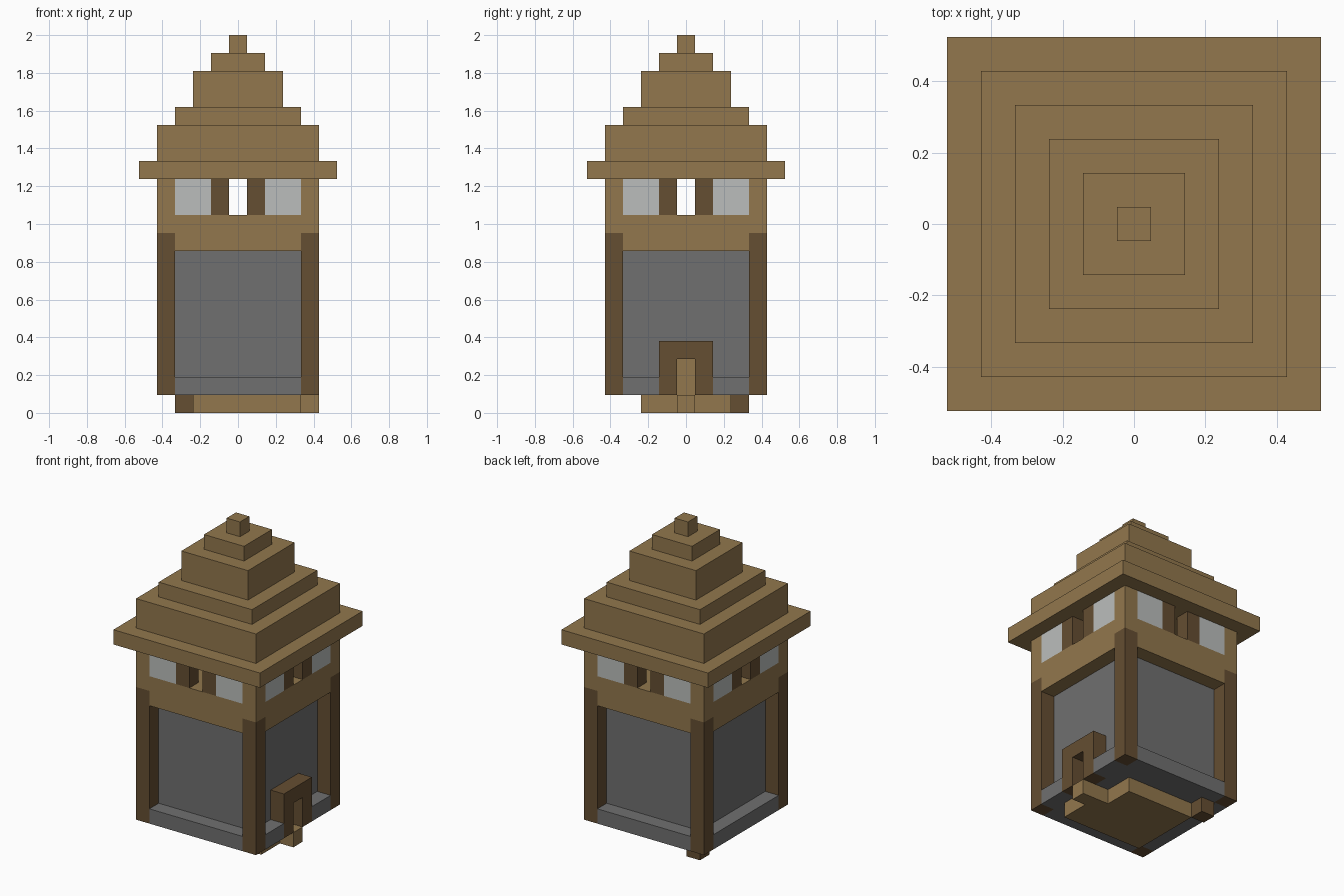
import bpy
import bmesh
from mathutils import Matrix, Vector

cube = bpy.data.objects.get("Cube")
if cube:
    bpy.data.objects.remove(cube, do_unlink=True)

U = 2 / 21  # one building block


def linear(c):
    c /= 255
    return c / 12.92 if c <= 0.04045 else ((c + 0.055) / 1.055) ** 2.4


def material(name, *rgb):
    mat = bpy.data.materials.new(name)
    color = [linear(c) for c in rgb] + [1]
    mat.diffuse_color = color
    mat.use_nodes = True
    bsdf = mat.node_tree.nodes["Principled BSDF"]
    bsdf.inputs["Base Color"].default_value = color
    bsdf.inputs["Roughness"].default_value = 0.9
    return mat


LIGHT = material("light wood", 146, 119, 77)
DARK = material("dark wood", 101, 78, 50)
STONE = material("grey stone", 112, 112, 112)
PALE = material("pale panel", 187, 190, 188)


def part(name, mat, boxes, turns=(0,)):
    """Boxes given as x, y and z ranges in blocks, repeated by quarter turns about z."""
    bm = bmesh.new()
    for turn in turns:
        spin = Matrix.Rotation(turn * 1.5707963268, 4, 'Z')
        for xr, yr, zr in boxes:
            lo, hi = (Vector(v) for v in zip(xr, yr, zr))
            place = Matrix.Translation((lo + hi) / 2) @ Matrix.Diagonal((hi - lo).to_4d())
            bmesh.ops.create_cube(bm, size=1, matrix=spin @ place)
    bmesh.ops.scale(bm, vec=(U, U, U), verts=bm.verts)
    mesh = bpy.data.meshes.new(name)
    bm.to_mesh(mesh)
    bm.free()
    mesh.materials.append(mat)
    obj = bpy.data.objects.new(name, mesh)
    bpy.context.collection.objects.link(obj)


def wide(half):
    return (-half, half)


ALL = range(4)

# Footing under the tower, with the doorstep and one loose post
part("footing", LIGHT, [(wide(2.5), wide(2.5), (0, 1)),
                        ((2.5, 3.5), (-2.5, -0.5), (0, 1))])
part("doorstep", LIGHT, [((2.5, 4.5), wide(0.5), (0, 1))])
part("footing_post", DARK, [((-3.5, -2.5), (2.5, 3.5), (0, 1))])

# Stone walls, with a plinth that leaves room for the door frame
part("stone_walls", STONE, [(wide(3.5), wide(3.5), (1, 9))])
part("plinth", STONE, [((3.5, 4.5), wide(3.5), (1, 2))], (1, 2, 3))
part("door_plinth", STONE, [((3.5, 4.5), (1.5, 3.5), (1, 2)),
                            ((3.5, 4.5), (-3.5, -1.5), (1, 2))])

# Door
part("door_frame", DARK, [((3.5, 4.5), (0.5, 1.5), (1, 3)),
                          ((3.5, 4.5), (-1.5, -0.5), (1, 3)),
                          ((3.5, 4.5), wide(1.5), (3, 4))])
part("door", LIGHT, [((3.48, 3.55), wide(0.5), (1, 3))])

# Timber frame
part("corner_columns", DARK, [((3.5, 4.5), (3.5, 4.5), (1, 10))], ALL)
part("band_lower", LIGHT, [(wide(4.5), wide(3.5), (9, 10))], (0, 1))
part("band_upper", LIGHT, [(wide(4.5), wide(4.5), (10, 11))])

# Open lookout room
part("lookout_corners", LIGHT, [((3.5, 4.5), (3.5, 4.5), (11, 13))], ALL)
part("lookout_panels", PALE, [((3.5, 4.5), (1.5, 3.5), (11, 13)),
                              ((3.5, 4.5), (-3.5, -1.5), (11, 13))], ALL)
part("lookout_posts", DARK, [((3.5, 4.5), (0.5, 1.5), (11, 13)),
                             ((3.5, 4.5), (-1.5, -0.5), (11, 13))], ALL)

# Stepped roof
z = 13
tiers = []
for half, height in ((5.5, 1), (4.5, 2), (3.5, 1), (2.5, 2), (1.5, 1), (0.5, 1)):
    tiers.append((wide(half), wide(half), (z, z + height)))
    z += height
part("stepped_roof", LIGHT, tiers)
